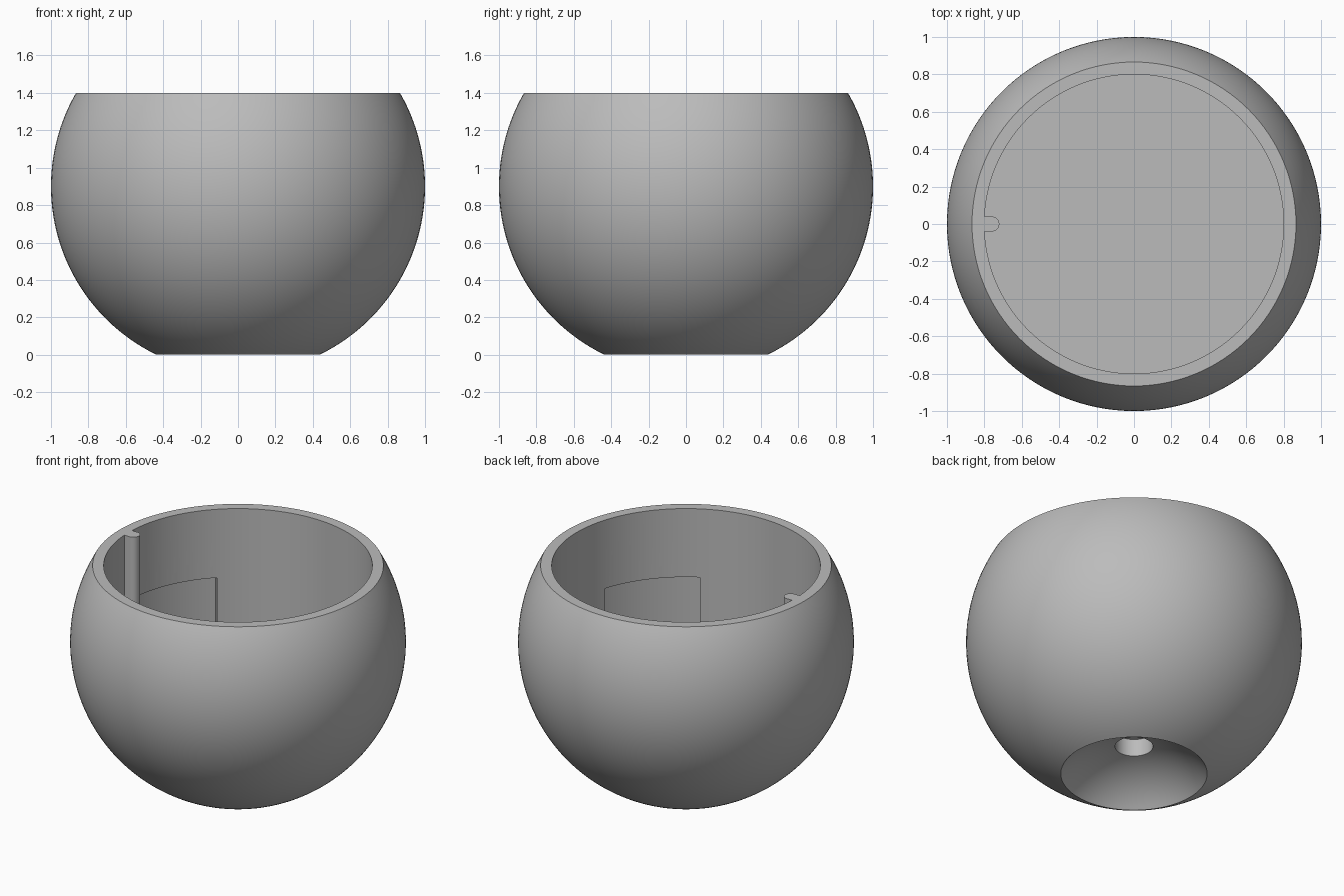
import bpy, bmesh, math
from mathutils import Matrix

if "Cube" in bpy.data.objects:
    bpy.data.objects.remove(bpy.data.objects["Cube"])

GREY = (0.5, 0.5, 0.5, 1)
grey = bpy.data.materials.new("plain_grey")
grey.use_nodes = True
grey.diffuse_color = GREY
grey.node_tree.nodes["Principled BSDF"].inputs["Base Color"].default_value = GREY

MID, TOP, FLOOR, BORE = 0.9, 1.4, 0.45, 0.8


def make_object(name, bm):
    bmesh.ops.remove_doubles(bm, verts=bm.verts, dist=1e-5)
    bmesh.ops.recalc_face_normals(bm, faces=bm.faces)
    mesh = bpy.data.meshes.new(name)
    bm.to_mesh(mesh)
    bm.free()
    mesh.materials.append(grey)
    ob = bpy.data.objects.new(name, mesh)
    bpy.context.collection.objects.link(ob)
    return ob


def revolve(name, profile, start=0, sweep=360, steps=128):
    """Turn an (r, z) profile round z; a part sweep gets closed ends."""
    bm = bmesh.new()
    verts = [bm.verts.new((r, 0, z)) for r, z in profile]
    edges = [bm.edges.new(p) for p in zip(verts, verts[1:])]
    if sweep < 360:
        edges.append(bm.edges.new((verts[-1], verts[0])))
    bmesh.ops.rotate(bm, verts=verts, matrix=Matrix.Rotation(math.radians(start), 3, "Z"))
    bmesh.ops.spin(bm, geom=verts + edges, axis=(0, 0, 1), cent=(0, 0, 0),
                   angle=math.radians(sweep), steps=steps)
    bmesh.ops.remove_doubles(bm, verts=bm.verts, dist=1e-5)
    if sweep < 360:
        bmesh.ops.holes_fill(bm, edges=[e for e in bm.edges if e.is_boundary])
    return make_object(name, bm)


def arc(radius, centre_z, start, end, steps):
    """Points of a circle centred on the axis, angles up from horizontal."""
    angles = [start + (end - start) * i / steps for i in range(steps + 1)]
    return [(max(0, radius * math.cos(a)), centre_z + radius * math.sin(a)) for a in angles]


def combine(target, tool, operation):
    mod = target.modifiers.new(operation, "BOOLEAN")
    mod.operation, mod.object, mod.solver = operation, tool, "EXACT"
    bpy.context.view_layer.objects.active = target
    bpy.ops.object.modifier_apply(modifier=mod.name)
    bpy.data.objects.remove(tool)


# Bowl: screw hole, domed underside, truncated ball, straight bore, flat floor
HOLE, DOME, FOOT = 0.113, 0.58, math.sqrt(1 - MID ** 2)
dome_z = -math.sqrt(DOME ** 2 - FOOT ** 2)
underside = arc(DOME, dome_z, math.acos(HOLE / DOME), math.acos(FOOT / DOME), 16)
outside = arc(1, MID, -math.asin(MID), math.asin(TOP - MID), 64)
bowl = revolve("bowl", [(0, 0.3), (HOLE, 0.3)] + underside + outside[1:]
               + [(BORE, TOP), (BORE, FLOOR), (0, FLOOR)])

# Two shallow pockets in the bore wall
for start in (134, -61):
    pocket = revolve("pocket_cutter", [(0.75, FLOOR + 0.005), (0.86, FLOOR + 0.005),
                                       (0.86, 0.95), (0.75, 0.95)], start, 43, 24)
    combine(bowl, pocket, "DIFFERENCE")

# Round-nosed locating rib, reaching back into the wall
bm = bmesh.new()
outline = [(-0.83, -0.04)]
for i in range(17):
    a = math.pi * (i / 16 - 0.5)
    outline.append((-0.76 + 0.04 * math.cos(a), 0.04 * math.sin(a)))
outline.append((-0.83, 0.04))
face = bm.faces.new([bm.verts.new((x, y, FLOOR - 0.02)) for x, y in outline])
ext = bmesh.ops.extrude_face_region(bm, geom=[face])["geom"]
bmesh.ops.translate(bm, vec=(0, 0, TOP - FLOOR + 0.02),
                    verts=[v for v in ext if isinstance(v, bmesh.types.BMVert)])
combine(bowl, make_object("rib", bm), "UNION")

# Smooth shading with crisp rims
bpy.ops.object.select_all(action="DESELECT")
bowl.select_set(True)
bpy.context.view_layer.objects.active = bowl
bpy.ops.object.shade_smooth_by_angle(angle=math.radians(30))
